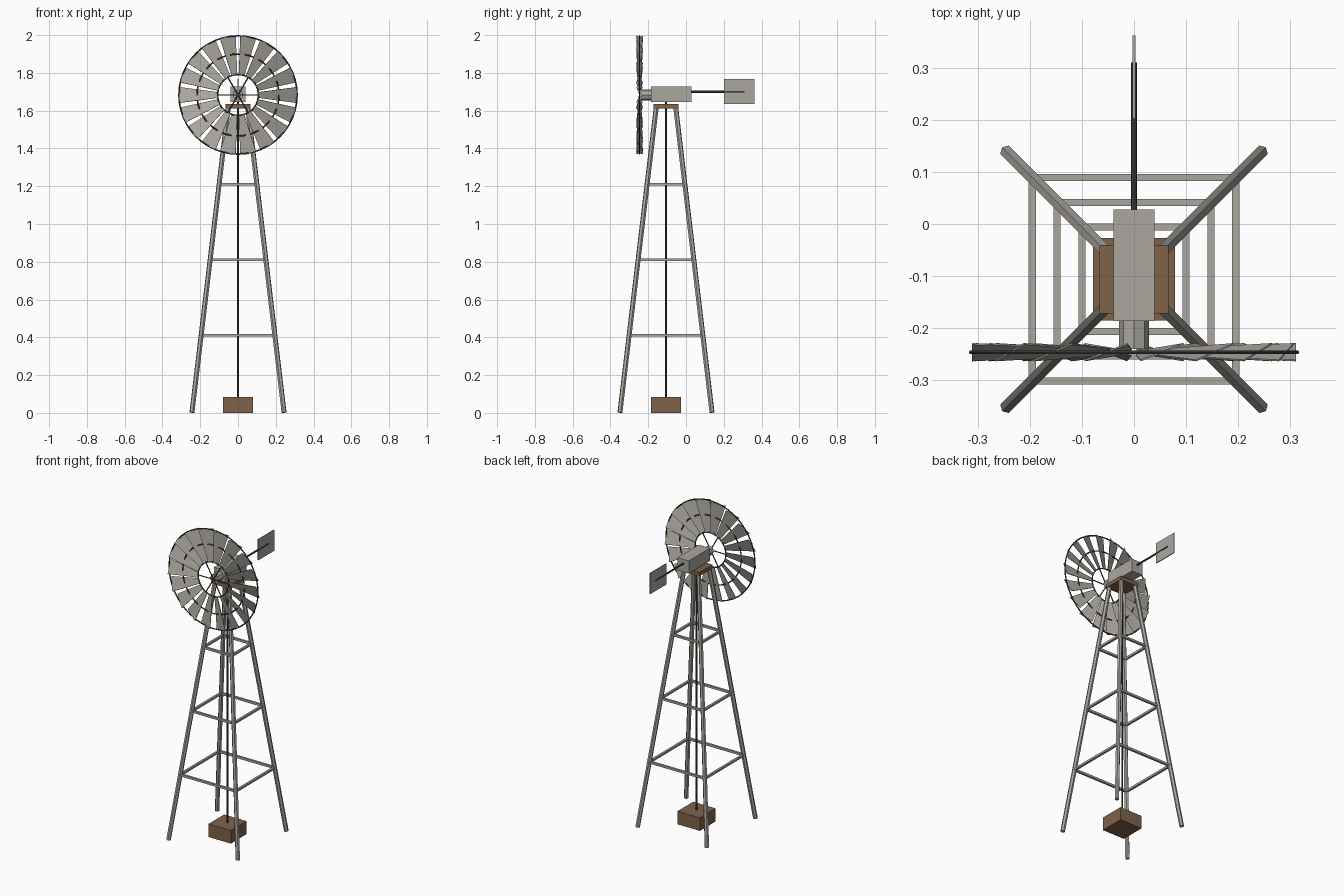
import bpy, bmesh
from math import sin, cos, pi, radians
from mathutils import Vector

if "Cube" in bpy.data.objects:
    bpy.data.objects.remove(bpy.data.objects["Cube"])


def material(name, rgb):
    m = bpy.data.materials.new(name)
    m.use_nodes = True
    m.diffuse_color = (*rgb, 1)
    bsdf = next(n for n in m.node_tree.nodes if n.type == "BSDF_PRINCIPLED")
    bsdf.inputs["Base Color"].default_value = (*rgb, 1)
    return m


STEEL = material("galvanised steel", (0.41, 0.39, 0.35))
IRON = material("dark iron", (0.06, 0.06, 0.065))
WOOD = material("brown wood", (0.21, 0.125, 0.068))

TOWER_Y = -0.106                      # tower axis
HUB = Vector((0, -0.246, 1.683))      # wheel centre
WHEEL_R = 0.313


def box(name, low, high, mat):
    low, high = Vector(low), Vector(high)
    bpy.ops.mesh.primitive_cube_add(size=1, location=(low + high) / 2)
    ob = bpy.context.object
    ob.name = name
    ob.scale = high - low
    ob.data.materials.append(mat)
    return ob


def rod(name, a, b, radius, sides, mat):
    a, b = Vector(a), Vector(b)
    bpy.ops.mesh.primitive_cylinder_add(vertices=sides, radius=radius,
                                        depth=(b - a).length, location=(a + b) / 2)
    ob = bpy.context.object
    ob.name = name
    ob.rotation_euler = (b - a).to_track_quat("Z", "Y").to_euler()
    ob.data.materials.append(mat)
    return ob


def radial(angle, r):
    return HUB + Vector((cos(angle), 0, sin(angle))) * r


# Tower legs, leaning in toward the platform
def spread(z):
    return 0.244 - 0.119 * z


def corner(sx, sy, z):
    return Vector((sx * spread(z), TOWER_Y + sy * spread(z), z))


for sx, side in ((1, "left"), (-1, "right")):
    for sy, end in ((-1, "front"), (1, "back")):
        rod(f"{end}_{side}_leg", corner(sx, sy, 0.002), corner(sx, sy, 1.615),
            0.0135, 6, STEEL)

# Square horizontal braces on three levels
T = 0.0068
for level, z in enumerate((0.41, 0.81, 1.21), 1):
    s = spread(z)
    for sign in (-1, 1):
        y, x = TOWER_Y + sign * s, sign * s
        box(f"cross_brace_{level}", (-s, y - T, z - T), (s, y + T, z + T), STEEL)
        box(f"side_brace_{level}", (x - T, TOWER_Y - s, z - T),
            (x + T, TOWER_Y + s, z + T), STEEL)

# Wooden pump base, platform and the pump rod between them
box("pump_base", (-0.079, TOWER_Y - 0.079, 0), (0.079, TOWER_Y + 0.079, 0.083), WOOD)
box("platform", (-0.066, TOWER_Y - 0.066, 1.611), (0.066, TOWER_Y + 0.066, 1.635), WOOD)
rod("pump_rod", (0, TOWER_Y, 0.08), (0, TOWER_Y, 1.66), 0.005, 8, IRON)

# Gearbox, hub, tail boom and vane
box("gearbox", (-0.039, -0.186, 1.647), (0.039, 0.028, 1.728), STEEL)
rod("hub", (0, -0.24, HUB.z), (0, -0.18, HUB.z), 0.029, 8, STEEL)
rod("tail_boom", (0, 0.02, 1.7), (0, 0.31, 1.7), 0.0055, 8, IRON)
box("tail_vane", (-0.0025, 0.202, 1.634), (0.0025, 0.362, 1.767), STEEL)

# Wheel rings and spokes
for name, r in (("inner_ring", 0.108), ("middle_ring", 0.217), ("outer_ring", WHEEL_R)):
    bpy.ops.mesh.primitive_torus_add(major_radius=r, minor_radius=0.004,
                                     major_segments=48, minor_segments=6,
                                     location=HUB, rotation=(pi / 2, 0, 0))
    ring = bpy.context.object
    ring.name = name
    ring.data.materials.append(IRON)
for i in range(6):
    rod("spoke", HUB, radial(i * pi / 3, 0.108), 0.0035, 6, IRON)

# Pitched, tapering blades
BLADES, PITCH = 18, radians(21)
bm = bmesh.new()
for i in range(BLADES):
    a = 2 * pi * i / BLADES
    chord = Vector((sin(a) * cos(PITCH), sin(PITCH), -cos(a) * cos(PITCH)))
    corners = [radial(a, r) + chord * w
               for r, w in ((0.108, -0.016), (0.108, 0.016), (0.311, 0.045), (0.311, -0.045))]
    bm.faces.new([bm.verts.new(c) for c in corners])
mesh = bpy.data.meshes.new("wheel_blades")
bm.to_mesh(mesh)
bm.free()
mesh.materials.append(STEEL)
blades = bpy.data.objects.new("wheel_blades", mesh)
bpy.context.collection.objects.link(blades)
solid = blades.modifiers.new("thickness", "SOLIDIFY")
solid.thickness = 0.003
solid.offset = 0
